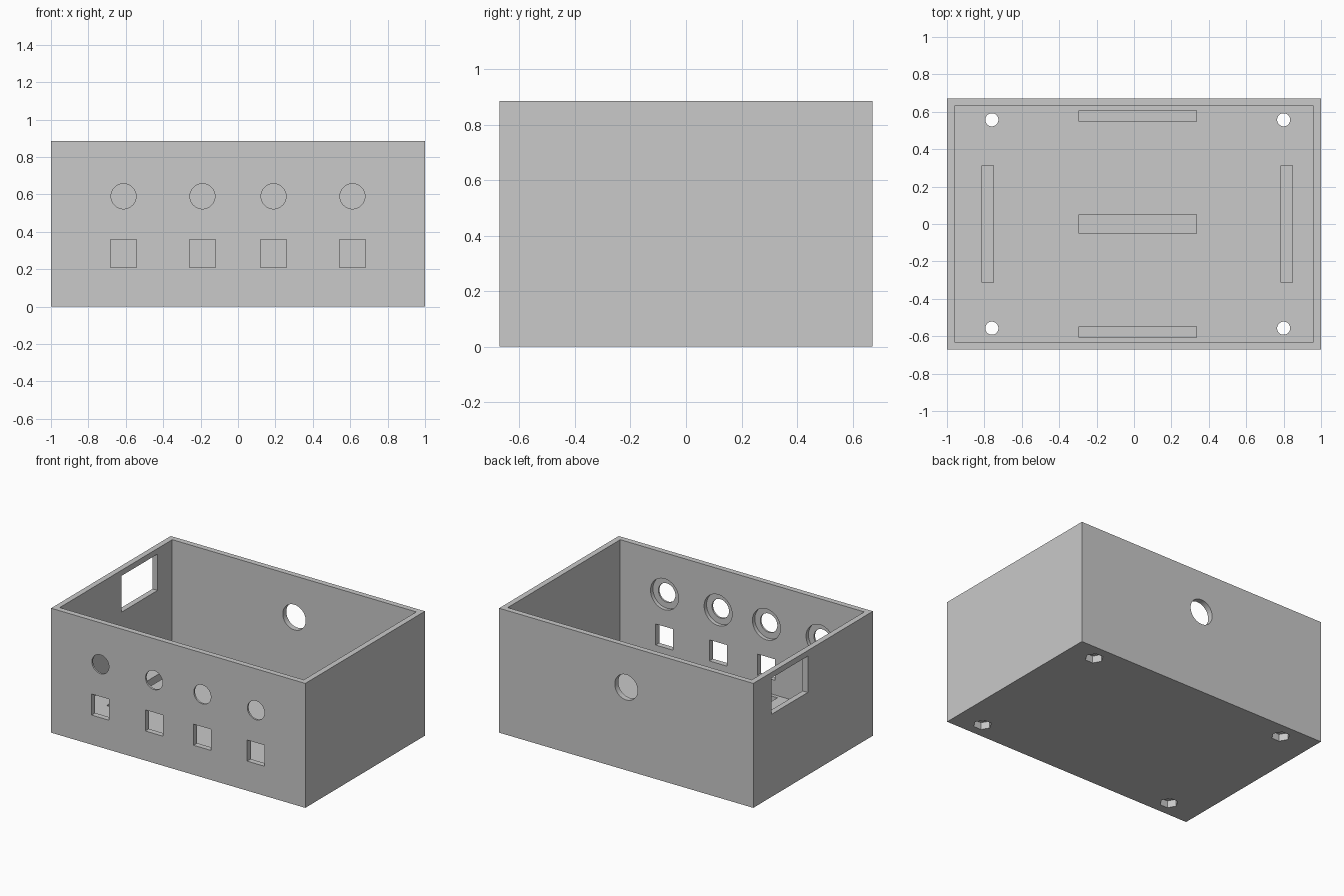
import bpy, math
from mathutils import Vector

old = bpy.data.objects.get("Cube")
if old:
    bpy.data.objects.remove(old, do_unlink=True)

grey = bpy.data.materials.new("light_grey_plastic")
grey.use_nodes = True
colour = (0.585, 0.585, 0.585, 1)
grey.diffuse_color = colour
grey.node_tree.nodes["Principled BSDF"].inputs["Base Color"].default_value = colour


def box(name, low, high):
    """Axis-aligned box between two corners."""
    low, high = Vector(low), Vector(high)
    bpy.ops.mesh.primitive_cube_add(size=1, location=(low + high) / 2)
    ob = bpy.context.object
    ob.name = name
    ob.scale = high - low
    bpy.ops.object.transform_apply(location=False, rotation=False, scale=True)
    ob.data.materials.append(grey)
    return ob


def rod(name, centre, radius, length, sides=48, along_y=True):
    """Prism or cylinder along y or z."""
    turn = (math.pi / 2, 0, 0) if along_y else (0, 0, math.pi / 2 if sides == 6 else 0)
    bpy.ops.mesh.primitive_cylinder_add(vertices=sides, radius=radius, depth=length,
                                        location=centre, rotation=turn)
    ob = bpy.context.object
    ob.name = name
    bpy.ops.object.transform_apply(location=False, rotation=True, scale=False)
    ob.data.materials.append(grey)
    return ob


def cut(target, cutter):
    """Subtract the cutter from the target and discard it."""
    mod = target.modifiers.new("cut", 'BOOLEAN')
    mod.operation = 'DIFFERENCE'
    mod.solver = 'EXACT'
    mod.object = cutter
    bpy.context.view_layer.objects.active = target
    bpy.ops.object.modifier_apply(modifier=mod.name)
    bpy.data.objects.remove(cutter, do_unlink=True)


W, D, H = 1.0, 0.672, 0.885      # half width, half depth, height
WALL, FLOOR = 0.04, 0.106

# Open-topped case with a thick floor
case = box("case", (-W, -D, 0), (W, D, H))
cut(case, box("cavity", (WALL - W, WALL - D, FLOOR), (W - WALL, D - WALL, H + 0.1)))

# Front panel: round holes, recessed from inside, above rectangular holes
for x in (-0.612, -0.19, 0.19, 0.612):
    cut(case, rod("round_hole", (x, -D, 0.59), 0.067, 0.2))
    cut(case, rod("inner_recess", (x, -D + 0.063, 0.59), 0.11, 0.1))
    cut(case, box("switch_hole", (x - 0.069, -D - 0.1, 0.21), (x + 0.069, -D + 0.1, 0.36)))

# Back cable hole and side window
cut(case, rod("cable_hole", (0, D, 0.59), 0.09, 0.2))
cut(case, box("side_window", (-W - 0.1, 0.06, 0.587), (-W + 0.1, 0.467, 0.845)))

# Floor screw holes with hexagonal nut pockets underneath
for x in (-0.76, 0.8):
    for y in (-0.557, 0.557):
        cut(case, rod("screw_hole", (x, y, 0), 0.035, 0.5, along_y=False))
        cut(case, rod("nut_pocket", (x, y, -0.015), 0.06, 0.13, sides=6, along_y=False))

# Blind slots sunk into the floor
BED = FLOOR - 0.06
for y, half in ((-0.577, 0.03), (0, 0.052), (0.577, 0.03)):
    cut(case, box("cross_slot", (-0.295, y - half, BED), (0.333, y + half, FLOOR + 0.05)))
for x in (-0.783, 0.817):
    cut(case, box("side_slot", (x - 0.031, -0.314, BED), (x + 0.031, 0.314, FLOOR + 0.05)))

bpy.ops.object.select_all(action='DESELECT')
case.select_set(True)
bpy.context.view_layer.objects.active = case
bpy.ops.object.shade_smooth_by_angle(angle=math.radians(30))
